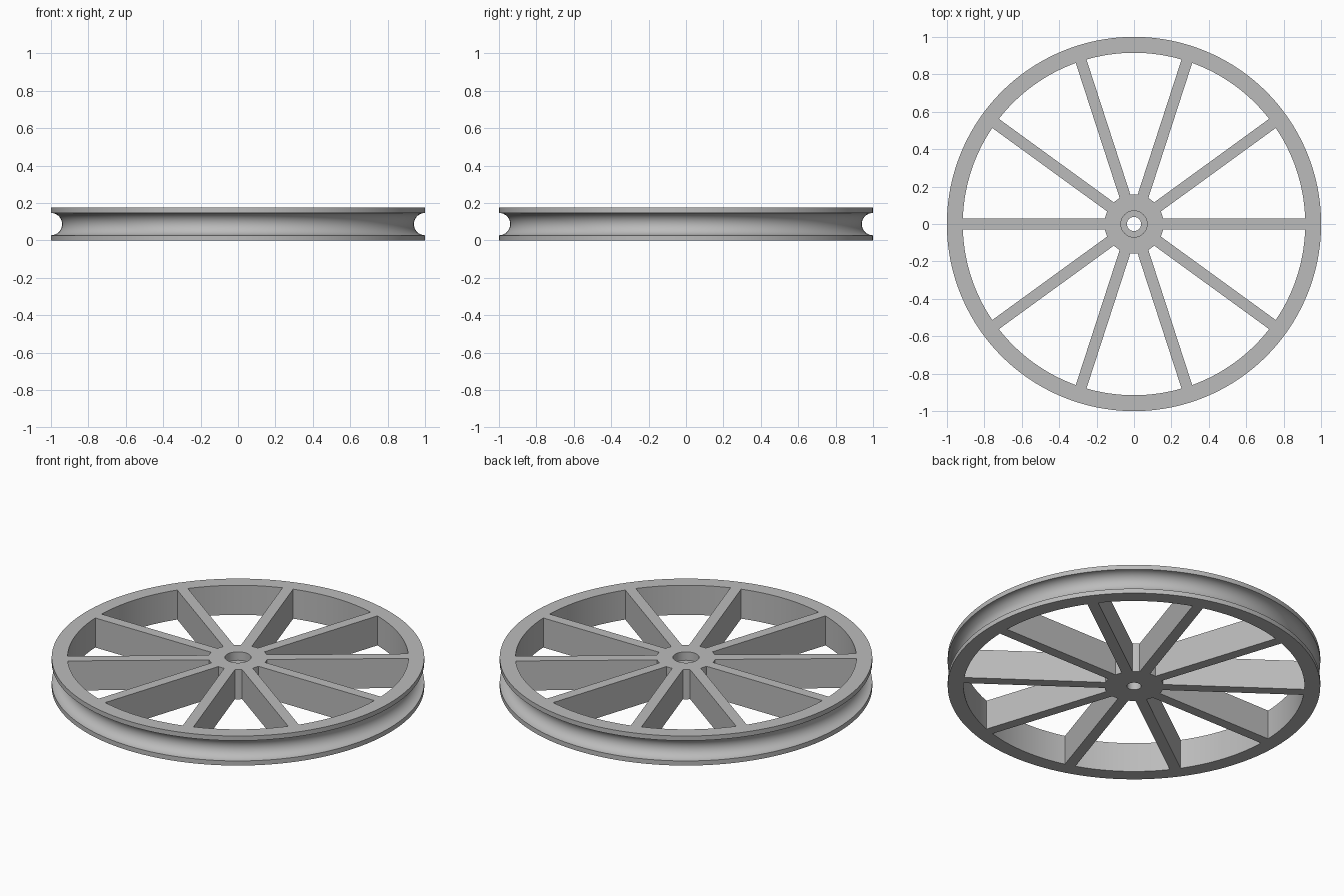
import bpy, bmesh, math

if "Cube" in bpy.data.objects:
    bpy.data.objects.remove(bpy.data.objects["Cube"])

H = 0.175          # wheel thickness
RIM_IN = 0.915     # inner radius of rim
HUB_R = 0.158      # hub radius
SPOKES = 10
SPOKE_HALF = 0.03

grey = bpy.data.materials.new("light_grey")
grey.diffuse_color = (0.5, 0.5, 0.5, 1)
grey.use_nodes = True
grey.node_tree.nodes["Principled BSDF"].inputs["Base Color"].default_value = grey.diffuse_color


def finish(name, bm):
    bmesh.ops.recalc_face_normals(bm, faces=bm.faces)
    me = bpy.data.meshes.new(name)
    bm.to_mesh(me)
    bm.free()
    me.materials.append(grey)
    ob = bpy.data.objects.new(name, me)
    bpy.context.collection.objects.link(ob)
    bpy.ops.object.select_all(action='DESELECT')
    ob.select_set(True)
    bpy.context.view_layer.objects.active = ob
    bpy.ops.object.shade_smooth_by_angle(angle=math.radians(30))
    return ob


def ring(name, profile, steps):
    """Revolve a closed (radius, height) profile around z."""
    bm = bmesh.new()
    loops = []
    for i in range(steps):
        a = 2 * math.pi * i / steps
        loops.append([bm.verts.new((r * math.cos(a), r * math.sin(a), z))
                      for r, z in profile])
    n = len(profile)
    for i in range(steps):
        p, q = loops[i], loops[(i + 1) % steps]
        for j in range(n):
            k = (j + 1) % n
            bm.faces.new((p[j], q[j], q[k], p[k]))
    return finish(name, bm)


# Rim with a half-round groove around the outside
groove_r, mid = 0.06, H / 2
groove = [(1 - groove_r * math.sin(t), mid - groove_r * math.cos(t))
          for t in (math.pi * i / 16 for i in range(17))]
ring("rim", [(RIM_IN, 0), (1, 0)] + groove + [(1, H), (RIM_IN, H)], 160)

# Hub with a through hole and a wider recess on top
ring("hub", [(0.038, 0), (HUB_R, 0), (HUB_R, H), (0.07, H),
             (0.07, H - 0.05), (0.038, H - 0.05)], 80)

# Spokes, full thickness, with ends following the hub and rim circles
bm = bmesh.new()
for s in range(SPOKES):
    a = 2 * math.pi * s / SPOKES
    ys = [SPOKE_HALF * t for t in (-1, -0.5, 0, 0.5, 1)]
    outline = [(math.sqrt((HUB_R - 0.001) ** 2 - y * y), y) for y in reversed(ys)]
    outline += [(math.sqrt((RIM_IN + 0.001) ** 2 - y * y), y) for y in ys]
    base = bm.faces.new([bm.verts.new((x * math.cos(a) - y * math.sin(a),
                                       x * math.sin(a) + y * math.cos(a), 0))
                         for x, y in outline])
    ext = bmesh.ops.extrude_face_region(bm, geom=[base], use_keep_orig=True)
    top = [v for v in ext["geom"] if isinstance(v, bmesh.types.BMVert)]
    bmesh.ops.translate(bm, verts=top, vec=(0, 0, H))
finish("spokes", bm)
